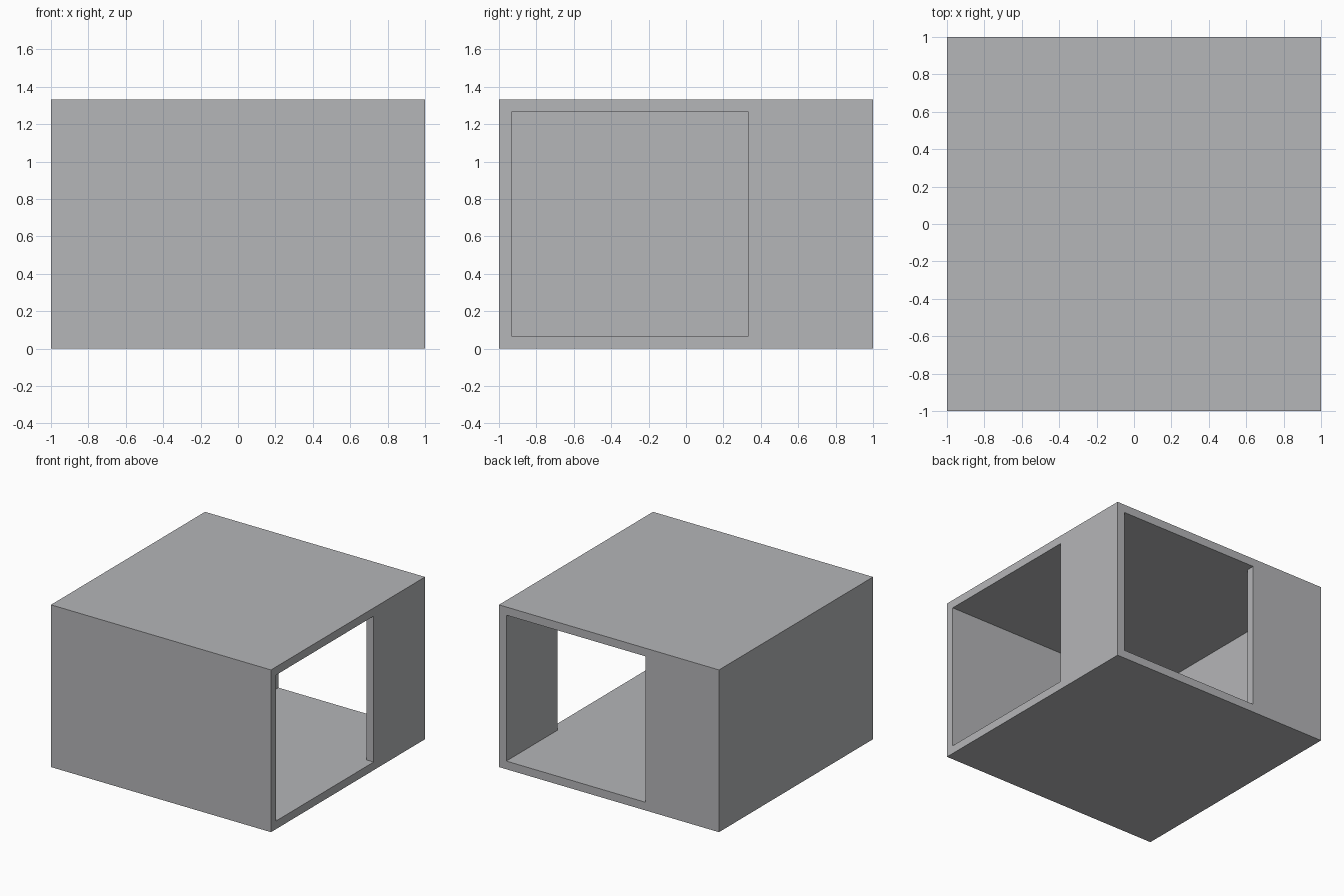
import bpy
import bmesh

cube = bpy.data.objects.get("Cube")
if cube:
    bpy.data.objects.remove(cube, do_unlink=True)

HEIGHT = 1.333
WALL = 0.067
INNER = 1 - WALL
JAMB = 0.333     # where both openings stop
BEYOND = 1.2     # cutter reach past the outer walls

grey = bpy.data.materials.new("plain grey")
grey.use_nodes = True
colour = (0.46, 0.465, 0.48, 1)
grey.diffuse_color = colour
grey.node_tree.nodes["Principled BSDF"].inputs["Base Color"].default_value = colour


def prism(name, outline, bottom, top):
    """Extrude a floor plan outline into a solid."""
    bm = bmesh.new()
    base = bm.faces.new([bm.verts.new((x, y, bottom)) for x, y in outline])
    extruded = bmesh.ops.extrude_face_region(bm, geom=[base], use_keep_orig=True)
    verts = [v for v in extruded["geom"] if isinstance(v, bmesh.types.BMVert)]
    bmesh.ops.translate(bm, verts=verts, vec=(0, 0, top - bottom))
    bmesh.ops.recalc_face_normals(bm, faces=bm.faces)
    mesh = bpy.data.meshes.new(name)
    bm.to_mesh(mesh)
    bm.free()
    mesh.materials.append(grey)
    obj = bpy.data.objects.new(name, mesh)
    bpy.context.collection.objects.link(obj)
    return obj


# Outer block
shell = prism("box_shell", [(-1, -1), (1, -1), (1, 1), (-1, 1)], 0, HEIGHT)

# Room plan that runs out through the +x and back walls
room_plan = [
    (-INNER, -INNER), (BEYOND, -INNER), (BEYOND, JAMB), (INNER, JAMB),
    (INNER, BEYOND), (-JAMB, BEYOND), (-JAMB, INNER), (-INNER, INNER),
]
room = prism("room_cutter", room_plan, WALL, HEIGHT - WALL)
room.hide_render = True

# Hollow the block and open both doorways in one cut
cut = shell.modifiers.new("hollow", "BOOLEAN")
cut.operation = "DIFFERENCE"
cut.solver = "EXACT"
cut.object = room
bpy.context.view_layer.objects.active = shell
bpy.ops.object.modifier_apply(modifier=cut.name)
bpy.data.objects.remove(room, do_unlink=True)
